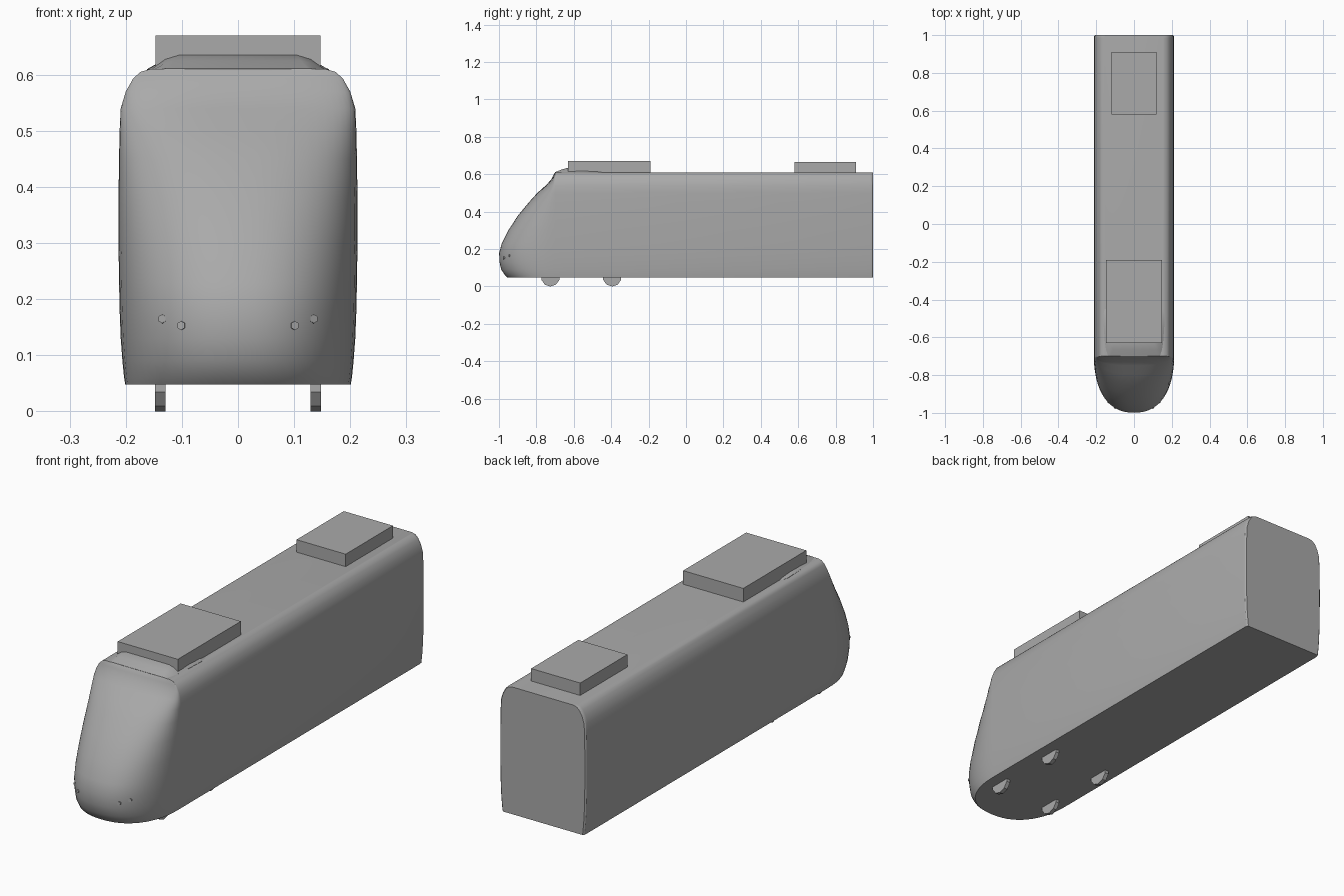
import bpy, bmesh, math
from mathutils import Matrix, Vector

if "Cube" in bpy.data.objects:
    bpy.data.objects.remove(bpy.data.objects["Cube"])

grey = bpy.data.materials.new("plain_grey")
grey.use_nodes = True
grey.diffuse_color = (0.4, 0.4, 0.4, 1)
grey.node_tree.nodes["Principled BSDF"].inputs["Base Color"].default_value = (0.4, 0.4, 0.4, 1)


def finish(bm, name, smooth=False):
    bmesh.ops.remove_doubles(bm, verts=bm.verts, dist=0.0002)
    bmesh.ops.recalc_face_normals(bm, faces=bm.faces)
    mesh = bpy.data.meshes.new(name)
    bm.to_mesh(mesh)
    bm.free()
    mesh.materials.append(grey)
    obj = bpy.data.objects.new(name, mesh)
    bpy.context.collection.objects.link(obj)
    if smooth:
        bpy.ops.object.select_all(action='DESELECT')
        obj.select_set(True)
        bpy.context.view_layer.objects.active = obj
        bpy.ops.object.shade_smooth_by_angle(angle=math.radians(32))
    return obj


def loft(rows, name):
    """Skin stacked closed rings and cap both ends."""
    bm = bmesh.new()
    rings = [[bm.verts.new(p) for p in row] for row in rows]
    n = len(rings[0])
    for a, b in zip(rings, rings[1:]):
        for i in range(n):
            j = (i + 1) % n
            bm.faces.new((a[i], a[j], b[j], b[i]))
    bm.faces.new(rings[0])
    bm.faces.new(rings[-1])
    return finish(bm, name, True)


def box(name, x, y0, y1, z0, z1):
    bm = bmesh.new()
    size = Matrix.Diagonal((2 * x, y1 - y0, z1 - z0, 1))
    bmesh.ops.create_cube(bm, size=1, matrix=Matrix.Translation((0, (y0 + y1) / 2, (z0 + z1) / 2)) @ size)
    return finish(bm, name)


def disc(name, centre, radius, depth, sides, axis):
    bm = bmesh.new()
    turn = Vector(axis).to_track_quat('Z', 'Y').to_matrix().to_4x4()
    bmesh.ops.create_cone(bm, cap_ends=True, segments=sides, radius1=radius, radius2=radius,
                          depth=depth, matrix=Matrix.Translation(centre) @ turn)
    return finish(bm, name)


# Body shell: height, half width and nose tip position
SHOULDER = -0.70
profile = [(0.048, 0.201, -0.955), (0.06, 0.203, -0.968), (0.09, 0.206, -0.988),
           (0.13, 0.209, -0.997), (0.18, 0.211, -0.999), (0.23, 0.212, -0.985),
           (0.30, 0.213, -0.95), (0.38, 0.213, -0.898), (0.45, 0.212, -0.84),
           (0.50, 0.211, -0.795), (0.54, 0.209, -0.75), (0.57, 0.2, -0.722),
           (0.593, 0.187, -0.71), (0.605, 0.174, -0.704), (0.61, 0.157, SHOULDER)]


def body_ring(z, w, tip):
    half = [(w - 0.007, 1.0), (w - 0.002, 0.995), (w, 0.985), (w, SHOULDER)]
    steps = 14
    for i in range(1, steps):
        a = math.pi / 2 * i / steps
        half.append((w * math.cos(a) ** 0.87, SHOULDER + (tip - SHOULDER) * math.sin(a) ** 0.87))
    mirrored = [(-x, y) for x, y in reversed(half)]
    return [(x, y, z) for x, y in half + [(0, tip)] + mirrored]


loft([body_ring(*p) for p in profile], "body_shell")

# Raised fairing behind the windscreen: position, base width, top width, height
fairing = []
for y, base, top, z in [(-0.70, 0.137, 0.125, 0.611), (-0.665, 0.148, 0.112, 0.625),
                        (-0.63, 0.154, 0.105, 0.635), (-0.55, 0.16, 0.105, 0.634),
                        (-0.48, 0.162, 0.11, 0.624), (-0.45, 0.155, 0.12, 0.612)]:
    half = [(base, 0.60), (base, 0.61), ((base + top) / 2, 0.61 + (z - 0.61) * 0.7), (top, z)]
    fairing.append([(x, y, h) for x, h in half + [(-x, h) for x, h in reversed(half)]])
loft(fairing, "roof_fairing")

# Roof equipment
box("front_roof_unit", 0.147, -0.63, -0.19, 0.605, 0.67)
box("rear_roof_unit", 0.12, 0.58, 0.91, 0.605, 0.665)

# Wheels and small lamps on both sides
for side, label in ((1, "left"), (-1, "right")):
    for y, place in ((-0.725, "front"), (-0.395, "rear")):
        disc(f"{place}_{label}_wheel", (side * 0.1385, y, 0.05), 0.05, 0.018, 10, (1, 0, 0))
    disc(f"{label}_inner_lamp", (side * 0.098, -0.965, 0.153), 0.008, 0.025, 6, (side * 0.3, -1, 0))
    disc(f"{label}_outer_lamp", (side * 0.13, -0.937, 0.165), 0.008, 0.025, 6, (side * 0.5, -1, 0))
